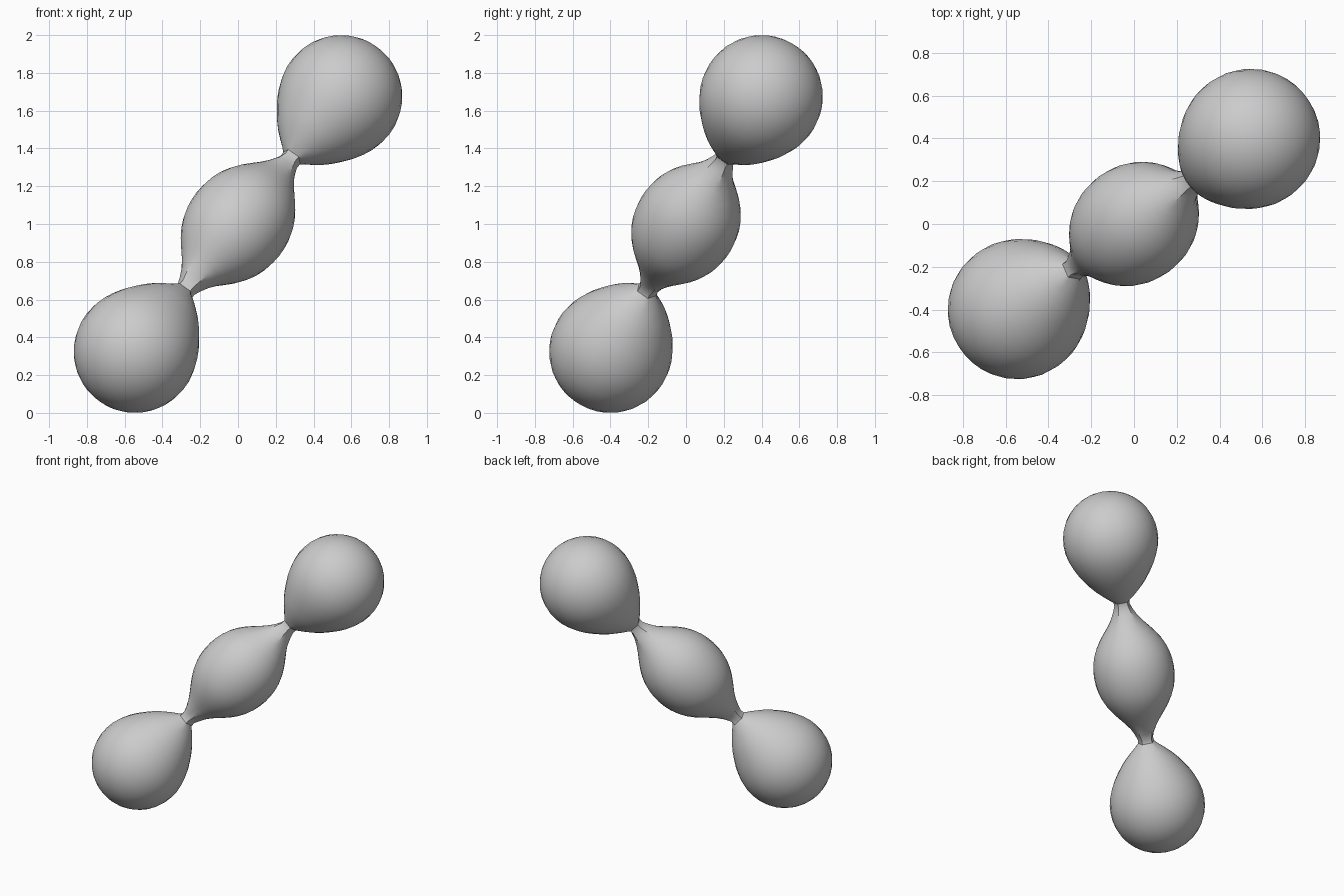
import bpy
import bmesh
import math
from mathutils import Vector

cube = bpy.data.objects.get("Cube")
if cube:
    bpy.data.objects.remove(cube, do_unlink=True)

SEGMENTS = 30          # sides of the round skin
NECK_SIDES = 5         # sides of the pinched necks
BALL_R = 0.325
BALL_CENTRE = Vector((0.545, 0.40, 0.675))   # upper ball, measured from the middle
MIDDLE = Vector((0, 0, 1))
REACH = BALL_CENTRE.length

# Matte grey
grey = bpy.data.materials.new("plain_grey")
grey.use_nodes = True
GREY = (0.6, 0.6, 0.6, 1)
grey.diffuse_color = GREY
grey.node_tree.nodes["Principled BSDF"].inputs["Base Color"].default_value = GREY

# Half profile as (distance along axis, radius, neck facet amount)
half = []
for i in range(10):    # round cap of the end ball
    a = math.radians(10 * i)
    half.append((REACH + BALL_R * math.cos(a), BALL_R * math.sin(a), 0))
# teardrop side of the ball, running down to the neck
for s, r in [(0, 0.325), (0.055, 0.322), (0.11, 0.309), (0.16, 0.290),
             (0.21, 0.265), (0.26, 0.233), (0.31, 0.197), (0.35, 0.163),
             (0.39, 0.122), (0.425, 0.084)]:
    half.append((REACH - s, r, 0))
# neck
half += [(0.503, 0.054, 1), (0.477, 0.052, 1)]
# spindle up to the middle
half += [(0.435, 0.069, 0.6), (0.39, 0.092, 0.2)]
for t, r in [(0.345, 0.122), (0.30, 0.158), (0.25, 0.196), (0.20, 0.227),
             (0.15, 0.250), (0.10, 0.265), (0.05, 0.273), (0, 0.276)]:
    half.append((t, r, 0))
profile = half + [(-t, r, w) for t, r, w in reversed(half[:-1])]


def facet(angle, amount):
    """Scale that turns a circle into a polygon for the necks."""
    step = 2 * math.pi / NECK_SIDES
    flat = math.cos(step / 2) / math.cos(angle % step - step / 2)
    return 1 + amount * (1.08 * flat - 1)


# Sweep the profile round the slanted axis
axis = BALL_CENTRE.normalized()
side = axis.cross(Vector((0, 0, 1))).normalized()
up = side.cross(axis)
bm = bmesh.new()
rings = []
for t, r, w in profile:
    ring = []
    for i in range(SEGMENTS):
        a = 2 * math.pi * i / SEGMENTS
        k = r * facet(a, w)
        ring.append(bm.verts.new(MIDDLE + axis * t + side * (k * math.cos(a))
                                 + up * (k * math.sin(a))))
    rings.append(ring)
for lower, upper in zip(rings, rings[1:]):
    for i in range(SEGMENTS):
        j = (i + 1) % SEGMENTS
        bm.faces.new((lower[i], lower[j], upper[j], upper[i]))
bmesh.ops.remove_doubles(bm, verts=bm.verts, dist=0.0005)
bmesh.ops.recalc_face_normals(bm, faces=bm.faces)

mesh = bpy.data.meshes.new("three_blob_body")
bm.to_mesh(mesh)
bm.free()
mesh.materials.append(grey)
body = bpy.data.objects.new("three_blob_body", mesh)
bpy.context.collection.objects.link(body)

# Smooth blobs, crisp neck facets
bpy.ops.object.select_all(action="DESELECT")
body.select_set(True)
bpy.context.view_layer.objects.active = body
bpy.ops.object.shade_smooth_by_angle(angle=math.radians(30))
